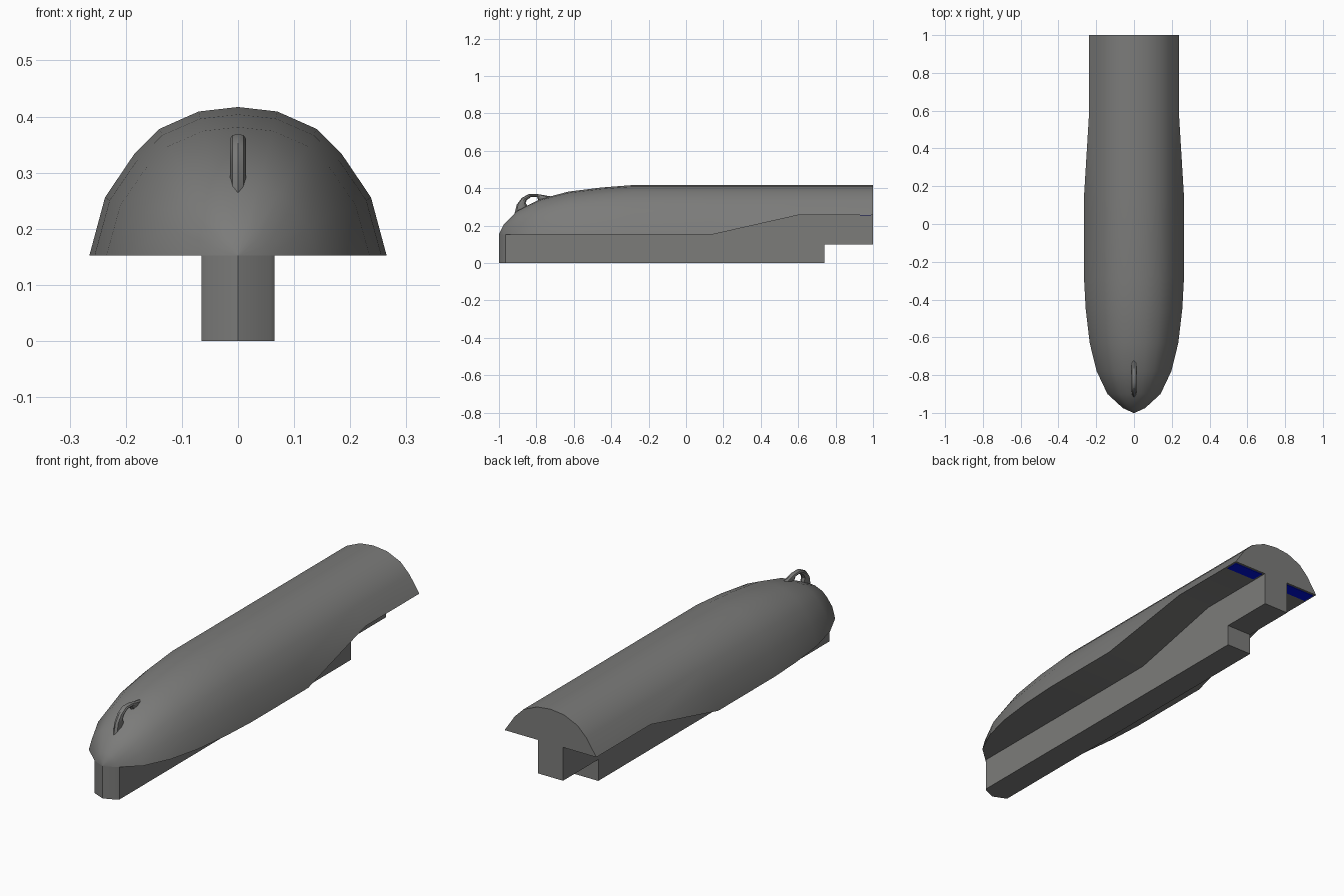
import bpy, bmesh, math

if "Cube" in bpy.data.objects:
    bpy.data.objects.remove(bpy.data.objects["Cube"])


def material(name, colour):
    m = bpy.data.materials.new(name)
    m.diffuse_color = (*colour, 1)
    m.use_nodes = True
    m.node_tree.nodes["Principled BSDF"].inputs["Base Color"].default_value = m.diffuse_color
    return m


GREY = material("hull grey", (0.2, 0.2, 0.195))
BLUE = material("deep blue", (0.0, 0.005, 0.75))


def finish(bm, name, mat, smooth=True):
    bmesh.ops.remove_doubles(bm, verts=bm.verts, dist=0.0002)
    bmesh.ops.recalc_face_normals(bm, faces=bm.faces)
    mesh = bpy.data.meshes.new(name)
    bm.to_mesh(mesh)
    bm.free()
    mesh.materials.append(mat)
    ob = bpy.data.objects.new(name, mesh)
    bpy.context.collection.objects.link(ob)
    if smooth:
        bpy.ops.object.select_all(action='DESELECT')
        ob.select_set(True)
        bpy.context.view_layer.objects.active = ob
        bpy.ops.object.shade_smooth_by_angle(angle=math.radians(32))
    return ob


def loft(rings):
    """Closed cross-sections joined in order, with both ends capped."""
    bm = bmesh.new()
    vs = [[bm.verts.new(p) for p in r] for r in rings]
    n = len(rings[0])
    for a, b in zip(vs, vs[1:]):
        for i in range(n):
            j = (i + 1) % n
            bm.faces.new((a[i], a[j], b[j], b[i]))
    bm.faces.new(vs[0])
    bm.faces.new(vs[-1])
    return bm


# Hull: half-round bullet, with the underside stepping up toward the back
Z0 = 0.152
HALF = [(0.265, 0.0), (0.237, 0.104), (0.185, 0.181), (0.14, 0.226), (0.07, 0.257)]
STATIONS = [  # y, width scale, height scale, underside lift 0..1
    (-1.0, 0.01, 0.01, 0), (-0.975, 0.22, 0.2, 0), (-0.9, 0.53, 0.49, 0),
    (-0.78, 0.745, 0.715, 0), (-0.63, 0.885, 0.865, 0), (-0.45, 0.965, 0.95, 0),
    (-0.28, 1, 1, 0), (0.14, 1, 1, 0), (0.6, 1, 1, 1), (1.0, 1, 1, 1)]
rings = []
for y, sx, sz, lift in STATIONS:
    (x0, h0), (x1, h1) = HALF[:2]
    half = [(x0 + (x1 - x0) * lift, h0 + (h1 - h0) * lift)] + HALF[1:]
    prof = half + [(0, 0.265)] + [(-x, h) for x, h in reversed(half)]
    rings.append([(x * sx, y, Z0 + h * sz) for x, h in prof])
finish(loft(rings), "hull", GREY)

# Keel: side profile extruded across x, notched at the back
W = 0.065
side = [(-0.966, 0), (0.74, 0), (0.74, 0.1), (1, 0.1),
        (1, 0.256), (0.6, 0.256), (0.14, 0.153), (-0.966, 0.152)]
finish(loft([[(x, y, z) for y, z in side] for x in (-W, W)]), "keel", GREY)

# Keel nose: small pointed prism following the hull outline
plan = [(-W, -0.966), (-0.057, -0.975), (0, -0.999), (0.057, -0.975), (W, -0.966)]
finish(loft([[(x, y, z) for x, y in plan] for z in (0, 0.152)]), "keel_nose", GREY)

# Towing loop on the nose: flattened tube swept from outer/inner edge pairs
EDGES = [((-0.918, 0.262), (-0.84, 0.29)), ((-0.905, 0.312), (-0.857, 0.322)),
         ((-0.878, 0.348), (-0.852, 0.336)), ((-0.84, 0.369), (-0.828, 0.353)),
         ((-0.79, 0.368), (-0.796, 0.353)), ((-0.745, 0.36), (-0.79, 0.335)),
         ((-0.69, 0.352), (-0.775, 0.31))]
rings = []
for (yo, zo), (yi, zi) in EDGES:
    ring = []
    for k in range(8):
        a = math.tau * k / 8
        t = math.cos(a) / 2
        ring.append((0.014 * math.sin(a), (yo + yi) / 2 + (yo - yi) * t,
                     (zo + zi) / 2 + (zo - zi) * t))
    rings.append(ring)
finish(loft(rings), "towing_loop", GREY)

# Blue plates under the rear overhang
for s, label in ((-1, "left"), (1, "right")):
    plate = [(s * 0.075, 0.93), (s * 0.228, 0.93), (s * 0.228, 0.99), (s * 0.075, 0.99)]
    finish(loft([[(x, y, z) for x, y in plate] for z in (0.253, 0.258)]),
           "rear_plate_" + label, BLUE, smooth=False)
